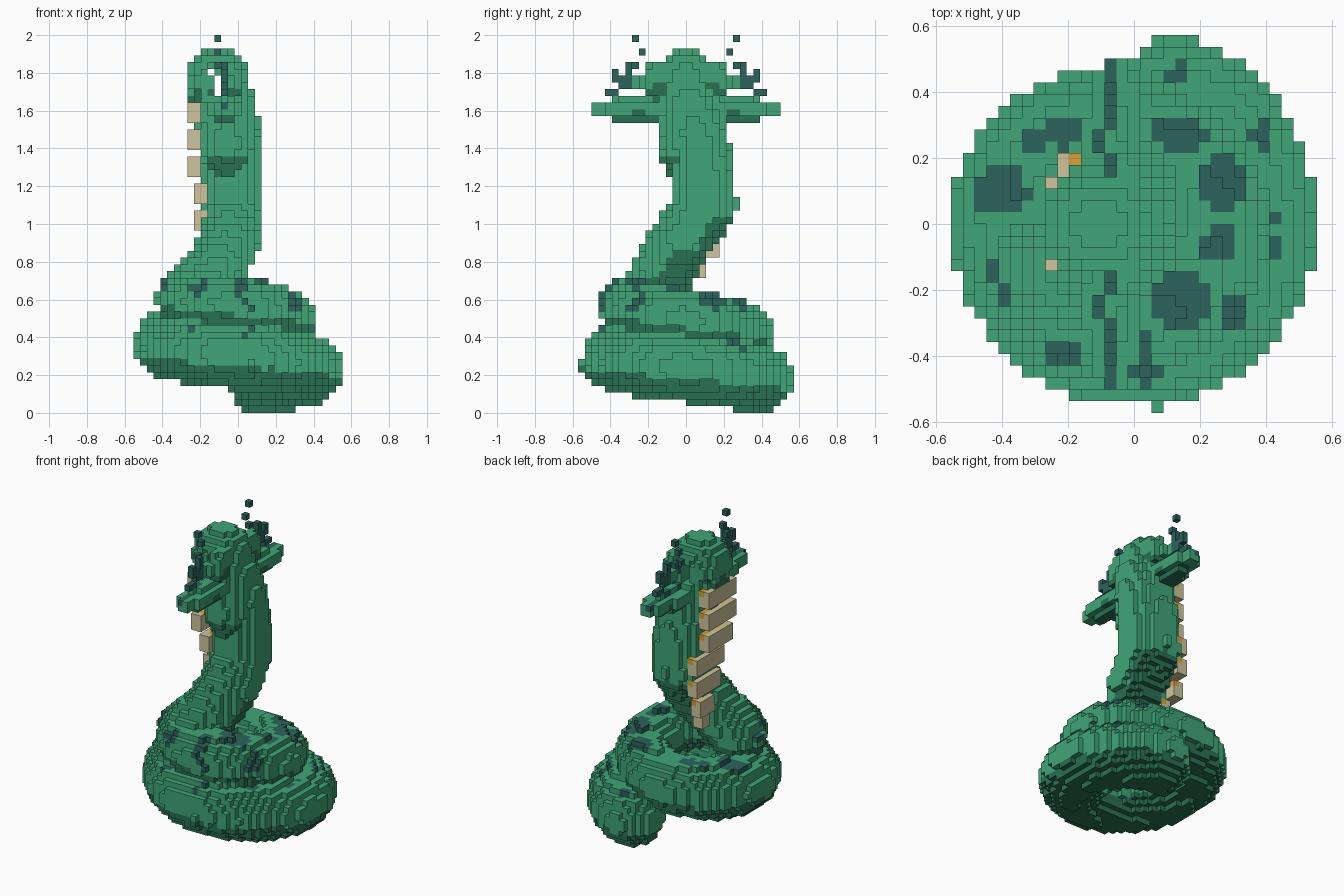
import bpy, bmesh, math
from mathutils import Vector

old = bpy.data.objects.get("Cube")
if old:
    bpy.data.objects.remove(old, do_unlink=True)

S = 2 / 56                      # size of one block
GREEN, DARK, TEAL, TAN, ORANGE = range(5)
cells = {}                      # (i, j, k) -> [part, colour, depth]


def material(name, rgb):
    m = bpy.data.materials.new(name)
    m.use_nodes = True
    m.diffuse_color = (*rgb, 1)
    m.node_tree.nodes["Principled BSDF"].inputs["Base Color"].default_value = (*rgb, 1)
    return m


materials = [material("scale_green", (.05, .38, .185)),
             material("underside_green", (.022, .16, .085)),
             material("dark_teal", (.025, .125, .108)),
             material("belly_tan", (.62, .56, .34)),
             material("belly_orange", (.68, .35, .035))]


def centre(c):
    return Vector((c[0] * S, (c[1] + .5) * S, (c[2] + .5) * S))


def cell_at(p):
    return round(p[0] / S), math.floor(p[1] / S), math.floor(p[2] / S)


# Fill blocks; each keeps its nearest shape, and is dark where that faces down
def fill_ellipsoid(part, mid, half):
    mid, half = Vector(mid), Vector(half)
    lo, hi = cell_at(mid - half), cell_at(mid + half)
    for i in range(lo[0], hi[0] + 1):
        for j in range(lo[1], hi[1] + 1):
            for k in range(max(lo[2], 0), hi[2] + 1):
                d = centre((i, j, k)) - mid
                n = Vector(d[a] / half[a] for a in range(3))
                q = n.length
                if q <= 1 and ((i, j, k) not in cells or q < cells[i, j, k][2]):
                    cells[i, j, k] = [part, DARK if n.z < -.33 * q else GREEN, q]


def sweep(part, points):
    for (a, ra), (b, rb) in zip(points, points[1:]):
        a, b = Vector(a), Vector(b)
        steps = max(1, int((b - a).length / .015))
        for n in range(steps + 1):
            t = n / steps
            r = ra + (rb - ra) * t
            fill_ellipsoid(part, a.lerp(b, t), (r, r, r))


def smooth(a, b, u):
    t = min(max((u - a) / (b - a), 0), 1)
    return t * t * (3 - 2 * t)


# Coiled body: a rising helix that tightens on its second turn
coil = []
for n in range(82):
    u = n * .02
    ang = math.radians(71 - 360 * u)
    tight = smooth(.74, 1.06, u)
    ring = .4 - .025 * smooth(0, .2, u) - .125 * tight + .07 * smooth(1.2, 1.55, u)
    r = .188 - .01 * smooth(0, .2, u) - .024 * tight
    coil.append(((ring * math.cos(ang), ring * math.sin(ang), .18 + .265 * u), r))
sweep("coiled_body", coil)
fill_ellipsoid("coiled_body", (.07, -.55, .26), (.03, .03, .03))

# Raised neck with a small swelling on its right side
neck = [coil[-1], ((-.11, -.115, .77), .165), ((-.04, -.02, .92), .165),
        ((-.04, .1, 1.1), .17), ((-.04, .085, 1.3), .165),
        ((-.045, .05, 1.48), .168), ((-.08, .01, 1.66), .165), ((-.1, 0, 1.74), .16)]
sweep("neck", neck)
fill_ellipsoid("neck", (-.06, -.03, 1.42), (.13, .11, .2))

# Head with a slot across it
fill_ellipsoid("head", (-.11, 0, 1.75), (.175, .16, .18))
for c in [c for c in cells if (c[0] == -3 and 47 <= c[2] <= 49) or (c[0], c[2]) == (-4, 50)]:
    del cells[c]

# Hood: wide lower wings, cheek lobes and a fan of loose bars, mirrored
bars = [(7, 7, 55), (6, 6, 53), (7, 8, 51), (8, 8, 50), (10, 10, 50), (9, 10, 49),
        (6, 8, 49), (6, 7, 48), (8, 9, 48), (10, 11, 47), (6, 8, 46), (9, 9, 46)]
for side in (1, -1):
    fill_ellipsoid("hood", (-.06, side * .25, 1.605), (.09, .26, .065))
    fill_ellipsoid("hood", (-.03, side * .15, 1.76), (.05, .09, .11))
    for first, last, k in bars:
        for y in range(first, last + 1):
            j = y if side > 0 else -1 - y
            i = -3 if k >= 50 and y <= 7 else -2
            inner = k < 50 and y <= 7
            cells[i, j, k] = ["hood_bars", GREEN if inner else TEAL, 1]
for (i, j, k), info in cells.items():
    if info[0] == "hood" and i == -2 and (i, j, k + 1) not in cells:
        info[1] = TEAL

# Belly plates: evenly spaced bars across the neck, orange along the inner top edge
plates = [(-.25, 0, 43, .14), (-.25, .01, 39, .14), (-.25, .04, 35, .13),
          (-.21, .08, 31, .14), (-.21, .1, 27, .13), (-.21, .11, 23, .07),
          (-.17, .07, 20, .04)]
for x, y, k0, half in plates:
    i0, j0, _ = cell_at((x, y - half + S / 2, 0))
    for n in range(round(2 * half / S)):
        for i in (i0, i0 + 1):
            for k in range(k0, k0 + 3):
                edge = i > i0 and k == k0 + 2 and n > 0
                cells[i, j0 + n, k] = ["belly_plates", ORANGE if edge else TAN, 0]

# Dark blotches on the upper side of the coils
blotches = [(.27, .12, .08), (.26, -.06, .06), (.15, -.23, .09), (.3, -.27, .05),
            (-.4, .1, .08), (-.3, .25, .05), (-.22, .28, .05), (.1, .28, .05),
            (.17, .27, .05), (.38, .27, .04), (-.22, -.39, .05), (.03, -.44, .05),
            (-.43, -.14, .03), (-.39, -.21, .03), (.03, -.36, .04), (.42, -.07, .03),
            (.13, .46, .03), (.42, .02, .02)]
for (i, j, k), info in cells.items():
    open_above = (i, j, k + 1) not in cells and (i, j, k + 2) not in cells
    if info[0] == "coiled_body" and info[1] == GREEN and open_above:
        p = centre((i, j, k))
        if any(math.hypot(p.x - x, p.y - y) < r for x, y, r in blotches):
            info[1] = TEAL


# Turn each part's exposed block sides into a mesh
def build(part):
    bm, verts = bmesh.new(), {}
    for c, (owner, colour, _) in cells.items():
        if owner != part:
            continue
        for axis in range(3):
            for sign in (-1, 1):
                near = list(c)
                near[axis] += sign
                if tuple(near) in cells:
                    continue
                corners = []
                for a, b in ((-1, -1), (1, -1), (1, 1), (-1, 1))[::sign]:
                    off = [0, 0, 0]
                    off[axis], off[(axis + 1) % 3], off[(axis + 2) % 3] = sign, a, b
                    key = tuple(2 * c[n] + off[n] for n in range(3))
                    if key not in verts:
                        verts[key] = bm.verts.new(centre([v / 2 for v in key]))
                    corners.append(verts[key])
                bm.faces.new(corners).material_index = colour
    mesh = bpy.data.meshes.new(part)
    bm.to_mesh(mesh)
    bm.free()
    for m in materials:
        mesh.materials.append(m)
    bpy.context.collection.objects.link(bpy.data.objects.new(part, mesh))


for part in sorted({info[0] for info in cells.values()}):
    build(part)
